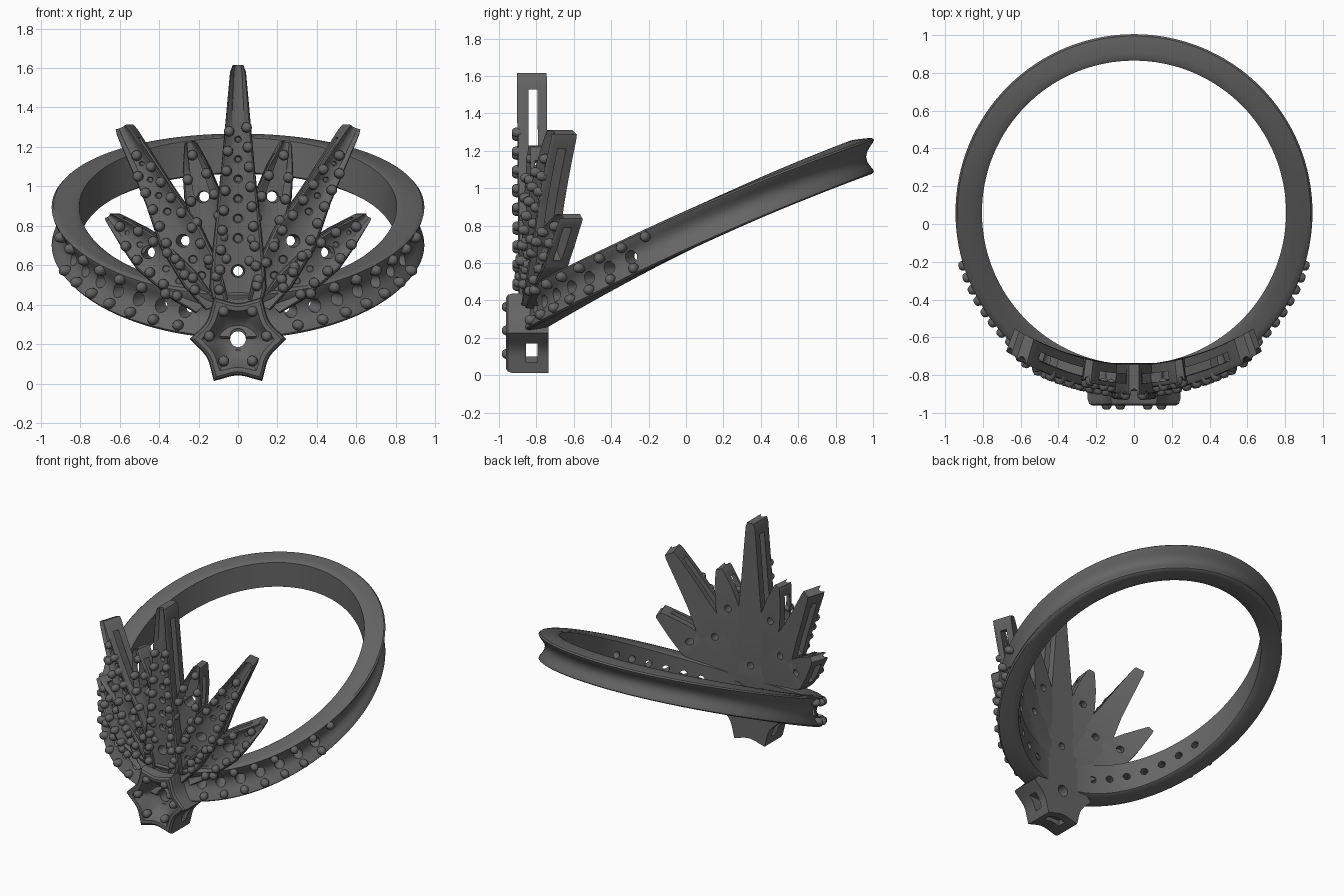
import bpy, bmesh, math
from mathutils import Vector, Matrix

if "Cube" in bpy.data.objects:
    bpy.data.objects.remove(bpy.data.objects["Cube"])

metal = bpy.data.materials.new("dark_grey_metal")
metal.use_nodes = True
GREY = (0.13, 0.13, 0.13, 1)
metal.diffuse_color = GREY
metal.node_tree.nodes["Principled BSDF"].inputs["Base Color"].default_value = GREY


def make(name, bm):
    """Turn a bmesh into an object."""
    bmesh.ops.recalc_face_normals(bm, faces=bm.faces)
    me = bpy.data.meshes.new(name)
    bm.to_mesh(me)
    bm.free()
    ob = bpy.data.objects.new(name, me)
    bpy.context.collection.objects.link(ob)
    me.materials.append(metal)
    return ob


def smooth(ob, angle=35):
    bpy.ops.object.select_all(action='DESELECT')
    ob.select_set(True)
    bpy.context.view_layer.objects.active = ob
    bpy.ops.object.shade_smooth_by_angle(angle=math.radians(angle))


def cut(ob, bm):
    """Subtract a bmesh, bake the result and drop the cutter."""
    cutter = make("cutter", bm)
    mod = ob.modifiers.new("cut", 'BOOLEAN')
    mod.operation, mod.object, mod.solver = 'DIFFERENCE', cutter, 'EXACT'
    dg = bpy.context.evaluated_depsgraph_get()
    me = bpy.data.meshes.new_from_object(ob.evaluated_get(dg))
    ob.modifiers.clear()
    ob.data = me
    bpy.data.objects.remove(cutter)


def loft(rings, closed):
    """Skin a list of point rings; cap the ends unless closed."""
    bm = bmesh.new()
    vs = [[bm.verts.new(p) for p in ring] for ring in rings]
    n = len(vs[0])
    for i in range(len(vs) if closed else len(vs) - 1):
        a, b = vs[i], vs[(i + 1) % len(vs)]
        for j in range(n):
            k = (j + 1) % n
            bm.faces.new((a[j], a[k], b[k], b[j]))
    if not closed:
        bm.faces.new(vs[0])
        bm.faces.new(vs[-1])
    return bm


def cone(bm, a, b, ra, rb):
    """Tapered cylinder from a to b."""
    a, b = Vector(a), Vector(b)
    m = Matrix.Translation((a + b) / 2) @ (b - a).to_track_quat('Z', 'Y').to_matrix().to_4x4()
    bmesh.ops.create_cone(bm, cap_ends=True, segments=16, radius1=ra, radius2=rb,
                          depth=(b - a).length, matrix=m)


def box(bm, matrix, size):
    bmesh.ops.create_cube(bm, size=1, matrix=matrix @ Matrix.Diagonal((*size, 1)))


def prong(bm, loc, normal, r=0.028):
    """Round button with a flattened top."""
    new = bmesh.ops.create_uvsphere(bm, u_segments=12, v_segments=8, radius=1)["verts"]
    rot = Vector(normal).to_track_quat('Z', 'Y').to_matrix()
    for v in new:
        v.co = Vector(loc) + rot @ Vector((v.co.x * r, v.co.y * r, min(v.co.z, 0.85) * r * 1.4))


prongs = bmesh.new()

# Band: tilted hoop with a grooved outer face
CY = 0.06


def slope(y):
    return 0.77 + 0.47 * y - 0.05 * y * y


def band_point(a, r, h):
    """a is measured from the front, h runs -1..1 over the band height."""
    x, y = r * math.sin(a), CY - r * math.cos(a)
    mid = CY - 0.875 * math.cos(a)
    front = (1 + math.cos(a)) / 2
    return Vector((x, y, 0.7 * slope(mid) + 0.3 * slope(y) + h * (0.098 + 0.022 * front)))


half = [(0.805, 0.9), (0.82, 0.98), (0.85, 1), (0.91, 1), (0.935, 0.97), (0.945, 0.88),
        (0.94, 0.74), (0.922, 0.5), (0.908, 0.25)]
section = half + [(0.903, 0)] + [(r, -h) for r, h in reversed(half)]
band = make("band", loft([[band_point(i * math.tau / 128, r, h) for r, h in section]
                          for i in range(128)], True))
holes = bmesh.new()
cone(holes, (0, -0.5, 0.24), (0, -1.1, 0.24), 0.04, 0.04)
for side in (-1, 1):
    for i in range(7):
        a = side * (0.3 + 0.145 * i)
        cone(holes, band_point(a, 0.76, 0), band_point(a, 0.96, 0), 0.02, 0.04)
        for h, shift in ((0.62, 0.1), (-0.62, 0.03)):
            b = a + side * shift
            prong(prongs, band_point(b, 0.938, h), (math.sin(b), -math.cos(b), 0))
cut(band, holes)
smooth(band)


# Crown points: grooved tapering blades, bent around the front
def bend(p):
    d = -p.y
    return Vector((p.x * (1 + 0.5 * d), -0.745 + 0.48 * p.x ** 2 - d * (1 - 0.2 * abs(p.x)), p.z))


def width_at(widths, t):
    for (t0, w0), (t1, w1) in zip(widths, widths[1:]):
        if t <= t1:
            return w0 + (w1 - w0) * (t - t0) / (t1 - t0)
    return widths[-1][1]


def blade(name, base, tip, widths, thick, stones, through, slot):
    base, tip = Vector((base[0], 0, base[1])), Vector((tip[0], 0, tip[1]))
    axis = (tip - base).normalized()
    across = Vector((axis.z, 0, -axis.x))

    def at(t, s, d):
        return base.lerp(tip, t) + across * s * width_at(widths, t) + Vector((0, -d, 0))

    lip = [(1, 0), (1, thick - 0.02), (0.95, thick - 0.005), (0.86, thick), (0.72, thick - 0.006),
           (0.5, thick - 0.024), (0.2, thick - 0.03)]
    sec = lip + [(-s, d) for s, d in reversed(lip)]
    ts = sorted({i / 16 for i in range(17)} | {t for t, w in widths})
    ob = make(name, loft([[at(t, s, d) for s, d in sec] for t in ts], False))

    # side window between the front and back plates
    win = bmesh.new()
    rot = Matrix((across, Vector((0, 1, 0)), axis)).transposed().to_4x4()
    box(win, Matrix.Translation(at(sum(slot) / 2, 0, 0.075)) @ rot,
        (0.6, 0.05, (slot[1] - slot[0]) * (tip - base).length))
    cut(ob, win)

    # stone seats
    pits = bmesh.new()
    for t in through:
        cone(pits, at(t, 0, -0.05), at(t, 0, thick + 0.02), 0.022, 0.036)
    for t0, t1 in zip(stones, stones[1:]):
        t = (t0 + t1) / 2
        if min(abs(t - u) for u in through) > 0.08:
            r = 0.4 * width_at(widths, t)
            cone(pits, at(t, 0, 0.105), at(t, 0, thick + 0.01), r * 0.4, min(r, 0.035))
    cut(ob, pits)
    for v in ob.data.vertices:
        v.co = bend(v.co)
    smooth(ob)

    # prongs in pairs, single where the blade is narrow
    for i, t in enumerate(stones):
        w = width_at(widths, t)
        for s in ((-0.66, 0.66) if w > 0.055 else (0,)):
            p = bend(at(t + 0.012 * s, s, thick - 0.004 if s else thick - 0.02))
            prong(prongs, p, (0.5 * p.x, -1, 0), 0.027)


def steps(a, b, n):
    return [a + (b - a) * i / (n - 1) for i in range(n)]


blade("centre_point", (0, 0.36), (0, 1.615),
      [(0, 0.1), (0.1, 0.135), (0.25, 0.122), (0.6, 0.078), (0.97, 0.038), (1, 0.026)],
      0.16, steps(0.1, 0.74, 9), [0.168], (0.3, 0.93))
for side, word in ((1, "left"), (-1, "right")):
    blade("tall_point_" + word, (side * 0.1, 0.4), (side * 0.555, 1.3),
          [(0, 0.06), (0.15, 0.1), (0.38, 0.11), (0.6, 0.074), (0.97, 0.036), (1, 0.028)],
          0.15, steps(0.12, 0.84, 9), [0.36], (0.45, 0.92))
    blade("middle_point_" + word, (side * 0.08, 0.55), (side * 0.235, 1.225),
          [(0, 0.05), (0.25, 0.08), (0.6, 0.088), (0.8, 0.064), (0.98, 0.028), (1, 0.02)],
          0.125, steps(0.1, 0.9, 6), [0.59], (0.6, 0.9))
    blade("low_point_" + word, (side * 0.16, 0.4), (side * 0.62, 0.85),
          [(0, 0.06), (0.2, 0.09), (0.55, 0.1), (0.75, 0.072), (0.98, 0.026), (1, 0.018)],
          0.14, steps(0.2, 0.88, 6), [0.59], (0.62, 0.92))


# Setting: hollow-sided hexagonal cup with a drilled seat
def hex_ring(r, y, roundness, n=72):
    pts = []
    for i in range(n):
        a = i * math.tau / n
        k = abs(((a / (math.pi / 3) + 0.5) % 1) - 0.5) * 2
        scale = 1 - 0.25 * (1 - (1 - k) ** 2) * (1 - roundness)
        pts.append((r * scale * math.cos(a), y, 0.225 + r * scale * math.sin(a)))
    return pts


cup = [(0.245, -0.735, 0), (0.245, -0.93, 0), (0.237, -0.952, 0), (0.22, -0.962, 0),
       (0.185, -0.96, 0.1), (0.165, -0.945, 0.3), (0.125, -0.9, 0.6), (0.075, -0.86, 1),
       (0.04, -0.85, 1), (0.04, -0.735, 1)]
setting = make("setting", loft([hex_ring(*c) for c in cup], True))
windows = bmesh.new()
box(windows, Matrix.Translation((0, -0.825, 0.12)), (0.6, 0.06, 0.1))
box(windows, Matrix.Translation((0, -0.825, 0.04)), (0.13, 0.06, 0.12))
cut(setting, windows)
smooth(setting)
for i in range(6):
    a = i * math.pi / 3
    prong(prongs, (0.145 * math.cos(a), -0.95, 0.24 + 0.145 * math.sin(a)), (0, -1, 0))

# All stone prongs as one part
smooth(make("prongs", prongs), 50)
